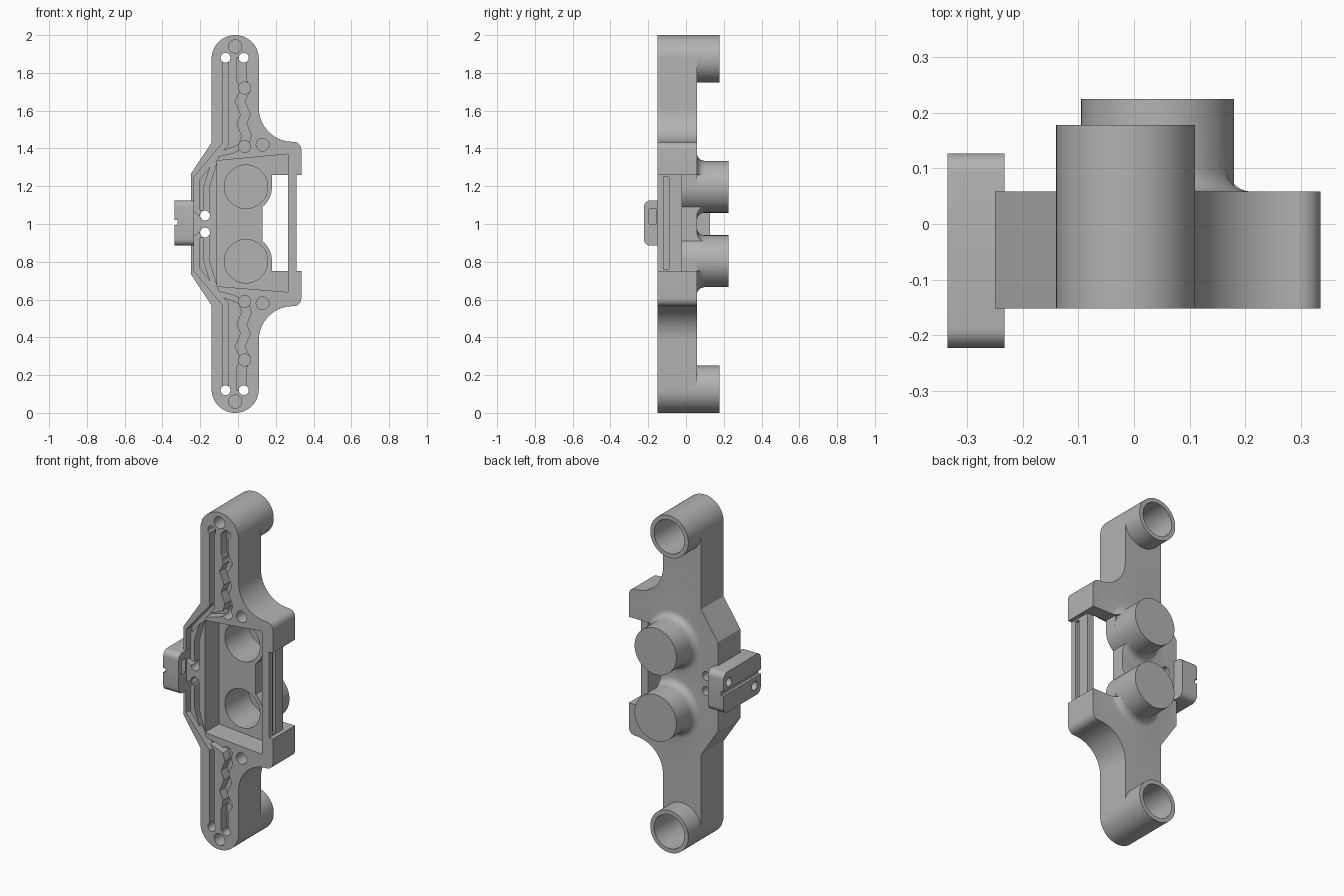
import bpy, bmesh, math

cube = bpy.data.objects.get("Cube")
if cube:
    bpy.data.objects.remove(cube, do_unlink=True)

FRONT, FLOOR, BACK = -0.152, -0.02, 0.058
grey = bpy.data.materials.new("plain grey")
grey.use_nodes = True
grey.diffuse_color = (0.45, 0.45, 0.45, 1)
grey.node_tree.nodes["Principled BSDF"].inputs["Base Color"].default_value = (0.45, 0.45, 0.45, 1)


def make(name, bm):
    bmesh.ops.recalc_face_normals(bm, faces=bm.faces)
    mesh = bpy.data.meshes.new(name)
    bm.to_mesh(mesh)
    bm.free()
    mesh.materials.append(grey)
    ob = bpy.data.objects.new(name, mesh)
    bpy.context.collection.objects.link(ob)
    return ob


def prism(name, outline, y0, y1):
    """Extrude an (x, z) outline from y0 to y1."""
    bm = bmesh.new()
    face = bm.faces.new([bm.verts.new((x, y0, z)) for x, z in outline])
    new = bmesh.ops.extrude_face_region(bm, geom=[face])["geom"]
    bmesh.ops.translate(bm, vec=(0, y1 - y0, 0),
                        verts=[v for v in new if isinstance(v, bmesh.types.BMVert)])
    return make(name, bm)


def arc(cx, cz, r, a0, a1, n=16):
    return [(cx + r * math.cos(math.radians(a0 + (a1 - a0) * i / n)),
             cz + r * math.sin(math.radians(a0 + (a1 - a0) * i / n))) for i in range(n + 1)]


def disc(name, x, z, r, y0, y1, n=48):
    return prism(name, arc(x, z, r, 0, 360, n)[:-1], y0, y1)


def box(name, x0, x1, y0, y1, z0, z1, round_x=0):
    ob = prism(name, [(x0, z0), (x1, z0), (x1, z1), (x0, z1)], y0, y1)
    if round_x:
        bm = bmesh.new()
        bm.from_mesh(ob.data)
        edges = [e for e in bm.edges if abs(e.verts[0].co.x - e.verts[1].co.x) > 0.01]
        bmesh.ops.bevel(bm, geom=edges, offset=round_x, segments=6, profile=0.5, affect='EDGES')
        bm.to_mesh(ob.data)
        bm.free()
    return ob


def boolean(target, tool, op='DIFFERENCE'):
    tool.hide_render = True
    mod = target.modifiers.new("cut", 'BOOLEAN')
    mod.operation, mod.object, mod.solver = op, tool, 'EXACT'
    dg = bpy.context.evaluated_depsgraph_get()
    dg.update()
    mesh = bpy.data.meshes.new_from_object(target.evaluated_get(dg))
    target.modifiers.clear()
    target.data = mesh
    bpy.data.objects.remove(tool, do_unlink=True)


def flip(points, side):
    return [(x, z if side > 0 else 2 - z) for x, z in points]


def ribbon(path, width):
    """Offset a polyline to both sides into a closed outline."""
    left, right = [], []
    for i, (x, z) in enumerate(path):
        a, b = path[max(i - 1, 0)], path[min(i + 1, len(path) - 1)]
        dx, dz = b[0] - a[0], b[1] - a[1]
        s = width / 2 / math.hypot(dx, dz)
        left.append((x - dz * s, z + dx * s))
        right.append((x + dz * s, z - dx * s))
    return left + right[::-1]


# Main plate: upper half of the outline, mirrored for the lower half
upper = ([(0.335, 1.26)] + arc(0.295, 1.395, 0.04, 0, 90, 6)
         + arc(0.29, 1.615, 0.18, 270, 180)
         + arc(-0.015, 1.875, 0.125, 0, 180, 32) + [(-0.14, 1.43), (-0.25, 1.265)])
body = prism("body", upper + flip(upper, -1)[::-1], FRONT, BACK)

# End posts and flared bases of the bosses on the back
for s in (1, -1):
    boolean(body, disc("post", -0.015, 1 + s * 0.875, 0.125, -0.1, 0.178, 64), 'UNION')
    bm = bmesh.new()
    rings = []
    fillet = [(0.1775 - 0.04 * math.sin(t * math.pi / 12), 0.098 - 0.04 * math.cos(t * math.pi / 12))
              for t in range(7)]
    for r, y in [(0.1775, 0.03)] + fillet:
        rings.append([bm.verts.new((x, y, z)) for x, z in arc(0.0425, 1 + s * 0.197, r, 0, 360, 48)[:-1]])
    for low, high in zip(rings, rings[1:]):
        for i in range(48):
            j = (i + 1) % 48
            bm.faces.new((low[i], low[j], high[j], high[i]))
    bm.faces.new(rings[0])
    bm.faces.new(rings[-1])
    boolean(body, make("flare", bm), 'UNION')

# Front pocket and the open side window behind the rail
boolean(body, prism("pocket", [(-0.11, 0.67), (0.265, 0.64), (0.265, 1.37), (-0.11, 1.335)], -0.3, FLOOR))
boolean(body, box("window", 0.13, 0.4, FLOOR - 0.001, 0.3, 0.75, 1.26))
boolean(body, box("rail_notch", 0.31, 0.4, -0.3, 0.1, 0.75, 1.26))
boolean(body, box("rail_groove", 0.292, 0.4, -0.12, -0.09, 0.76, 1.25))

# Round bosses with deep bores, and hollow posts
for s in (1, -1):
    z = 1 + s * 0.197
    boolean(body, disc("boss", 0.0425, z, 0.1375, FLOOR, 0.225, 64), 'UNION')
    web = [(0.1, 1.2), (0.18, 1.2), (0.18, 1.27), (0.1, 1.27)]
    boolean(body, prism("web", flip(web, s), FLOOR, BACK), 'UNION')
    boolean(body, disc("bore", 0.0425, z, 0.115, -0.1, 0.2))
    boolean(body, disc("post_bore", -0.015, 1 + s * 0.875, 0.1, -0.05, 0.3))

# Wire channels and holes on the front, mirrored top to bottom
outer = [(-0.066, 1.88), (-0.066, 1.425), (-0.22, 1.24), (-0.22, 1.07), (-0.175, 1.045)]
inner = [(0.035, 1.42), (-0.03, 1.39), (-0.115, 1.365), (-0.165, 1.2), (-0.165, 1.045)]
wave = [(0.02, 1.88), (0.02, 1.76), (0.04, 1.71), (0.01, 1.65), (0.04, 1.58),
        (0.02, 1.53), (0.045, 1.47), (0.03, 1.41)]
for s in (1, -1):
    for path, width in ((outer, 0.032), (inner, 0.028), (wave, 0.05)):
        boolean(body, prism("channel", flip(ribbon(path, width), s), -0.3, FRONT + 0.055))
    for x, z, r, depth in ((-0.066, 1.88, 0.026, 0.15), (0.03, 1.88, 0.026, 0.15),
                           (-0.015, 1.94, 0.035, 0.08), (0.035, 1.72, 0.032, 0.1),
                           (0.035, 1.41, 0.032, 0.1), (0.13, 1.42, 0.034, 0.12),
                           (-0.175, 1.045, 0.026, 0.4)):
        boolean(body, disc("hole", x, 1 + s * (z - 1), r, -0.3, FRONT + depth, 24))

# Side clamp block with a centre groove, two cross holes and a small slot
clamp = box("side_clamp", -0.335, -0.233, -0.223, 0.127, 0.885, 1.125, 0.035)
boolean(clamp, box("groove", -0.4, -0.32, -0.3, 0.3, 0.995, 1.02))
boolean(clamp, box("slot", -0.27, -0.2, -0.195, -0.16, 1.0, 1.08))
for y, z in ((0.075, 1.06), (-0.165, 0.945)):
    tool = disc("cross_hole", 0, 0, 0.026, -0.06, 0.06, 24)
    tool.rotation_euler.z = math.pi / 2
    tool.location = (-0.335, y, z)
    boolean(clamp, tool)

for ob in (body, clamp):
    bpy.ops.object.select_all(action='DESELECT')
    ob.select_set(True)
    bpy.context.view_layer.objects.active = ob
    bpy.ops.object.shade_smooth_by_angle(angle=math.radians(30))
